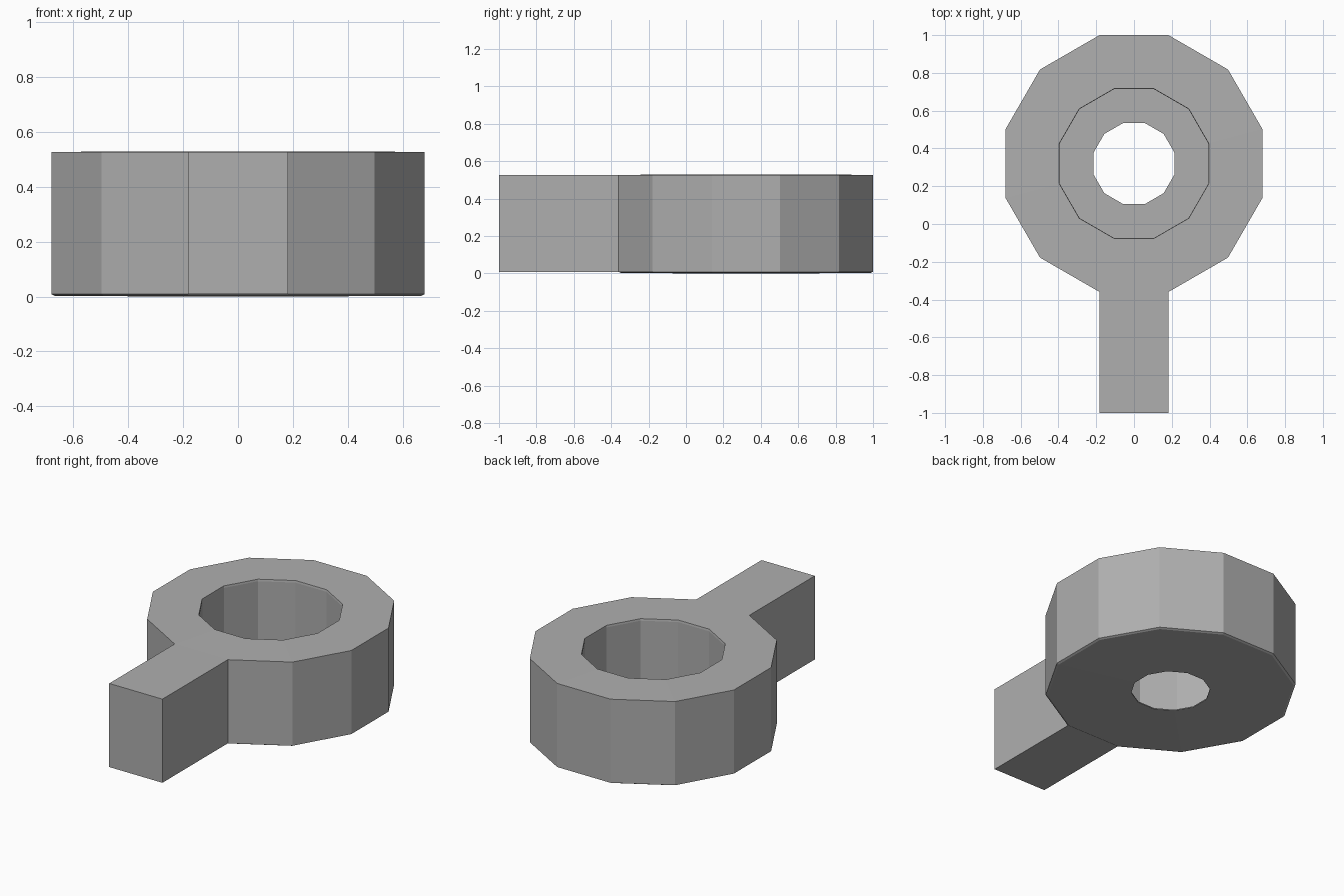
import bpy, bmesh
from math import pi, cos, sin

if "Cube" in bpy.data.objects:
    bpy.data.objects.remove(bpy.data.objects["Cube"])

SIDES = 12
CENTRE_Y = 0.32
# Closed ring section (corner radius, height): outer wall, top, deep pocket, thin floor
section = [(0.704, 0.009), (0.704, 0.527), (0.410, 0.529), (0.408, 0.517),
           (0.408, 0.006), (0.222, 0.006), (0.222, 0.0), (0.692, 0.003)]

bm = bmesh.new()

# Twelve-sided ring, with a flat facet towards the front
rings = []
for k in range(SIDES):
    a = -pi / 2 + (k - 0.5) * 2 * pi / SIDES
    rings.append([bm.verts.new((r * cos(a), CENTRE_Y + r * sin(a), z)) for r, z in section])

n = len(section)
for k in range(SIDES):
    a, b = rings[k], rings[(k + 1) % SIDES]
    for i in range(n):
        j = (i + 1) % n
        if (k, i) != (0, 0):  # the front facet stays open for the handle
            bm.faces.new((a[i], b[i], b[j], a[j]))

# Straight handle, continued from the open front facet
old = [rings[0][0], rings[1][0], rings[1][1], rings[0][1]]
new = [bm.verts.new((v.co.x, -1.0, v.co.z)) for v in old]
for i in range(4):
    j = (i + 1) % 4
    bm.faces.new((old[i], old[j], new[j], new[i]))
bm.faces.new(new)

bmesh.ops.recalc_face_normals(bm, faces=bm.faces)
mesh = bpy.data.meshes.new("ring_with_handle")
bm.to_mesh(mesh)
bm.free()
obj = bpy.data.objects.new("ring_with_handle", mesh)
bpy.context.collection.objects.link(obj)

# Dark grey surface
grey = bpy.data.materials.new("dark_grey")
grey.diffuse_color = (0.43, 0.43, 0.43, 1)
grey.use_nodes = True
grey.node_tree.nodes["Principled BSDF"].inputs["Base Color"].default_value = grey.diffuse_color
mesh.materials.append(grey)
